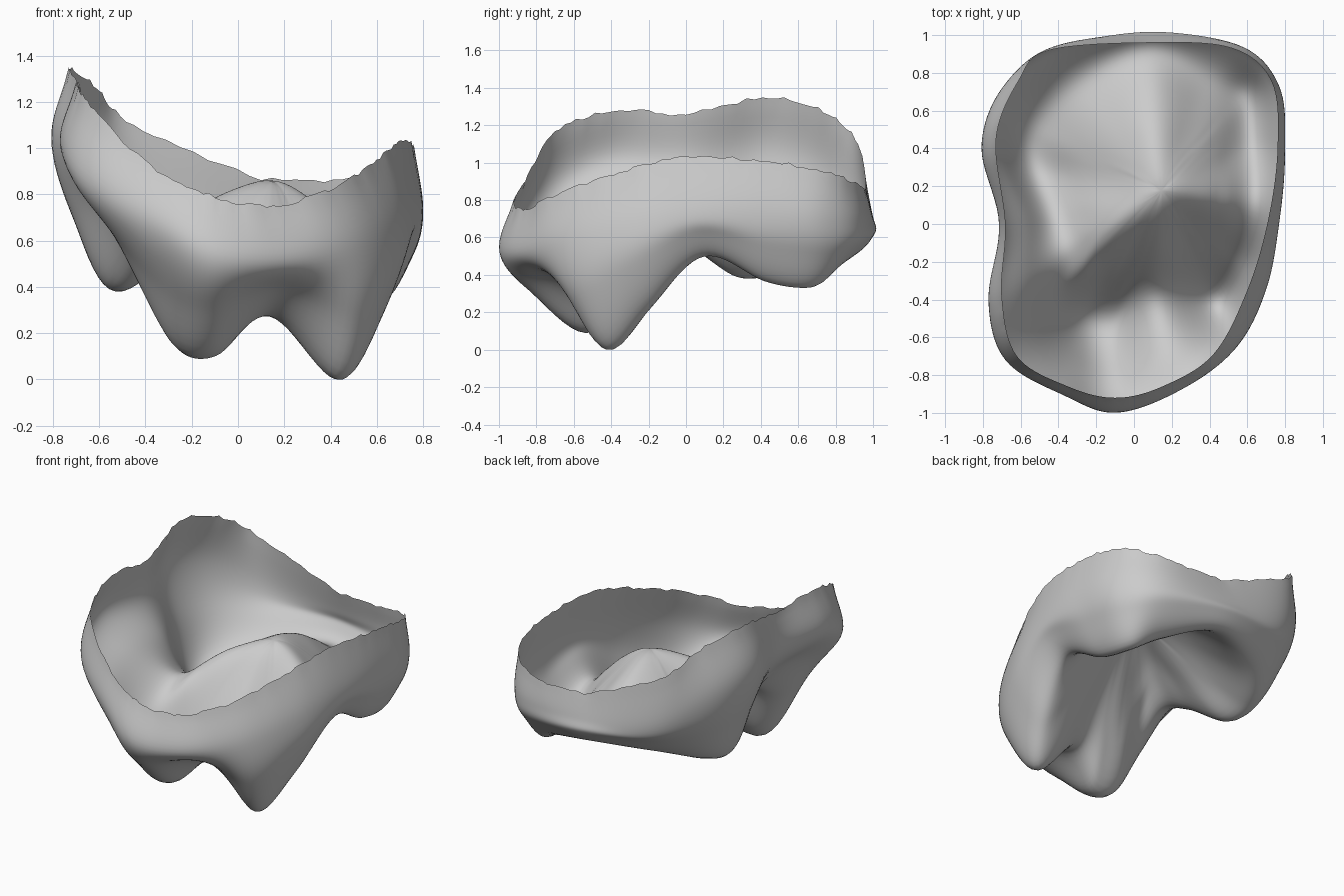
import bpy, bmesh, random, math
from mathutils import Vector
from mathutils.kdtree import KDTree

if "Cube" in bpy.data.objects:
    bpy.data.objects.remove(bpy.data.objects["Cube"])

random.seed(4)
SUB_AROUND, SUB_DOWN = 10, 9

# Control loops, counter-clockwise from the front, open rim down to the cusps
RIM = [(-.1, -.92, .77), (.15, -.86, .73), (.42, -.69, .81), (.6, -.35, .93),
       (.71, .02, 1.01), (.76, .4, .99), (.73, .75, .93), (.52, .93, .86),
       (.1, .96, .85), (-.45, .92, 1.08), (-.61, .76, 1.24), (-.73, .45, 1.33),
       (-.68, 0, 1.24), (-.7, -.38, 1.26), (-.62, -.7, 1.14), (-.35, -.86, .88)]
BELLY = [(-.1, -1, .5), (.22, -.89, .48), (.52, -.68, .55), (.69, -.35, .65),
         (.77, .02, .72), (.8, .38, .72), (.77, .73, .68), (.55, .95, .67),
         (.05, 1, .69), (-.42, .94, .74), (-.7, .72, .94), (-.81, .4, 1.02),
         (-.71, 0, .98), (-.77, -.4, .98), (-.68, -.72, .83), (-.36, -.91, .63)]
CREST = [(-.09, -.49, .08), (.13, -.38, .26), (.42, -.4, -.03), (.55, -.2, .19),
         (.61, .1, .48), (.61, .42, .34), (.57, .66, .31), (.4, .75, .41),
         (.08, .88, .52), (-.28, .72, .48), (-.5, .51, .39), (-.52, .28, .36),
         (-.41, .03, .52), (-.36, -.16, .58), (-.38, -.38, .43), (-.26, -.47, .12)]
# Outward swell of the wall and extra height of the inner slopes, per spoke
SWELL = [.09, .06, .1, .1, .07, .07, .06, .08, .07, .06, .07, .06, .03, .03, .04, .06]
RIDGE = [.08, .04, .02, .02, .06, .04, .03, .03, .06, .02, 0, 0, .03, .06, .08, .09]
PEAK = Vector((.15, .18, .86))


def catmull(a, b, c, d, t):
    return .5 * (2 * b + (c - a) * t + (2 * a - 5 * b + 4 * c - d) * t * t
                 + (3 * b - a - 3 * c + d) * t ** 3)


def smooth_loop(pts):
    n = len(pts)
    return [catmull(pts[i - 1], pts[i], pts[(i + 1) % n], pts[(i + 2) % n], k / SUB_AROUND)
            for i in range(n) for k in range(SUB_AROUND)]


def smooth_line(pts):
    # The last phantom point makes the line arrive level at the peak
    past = 2 * pts[-1] - pts[-2]
    past.z = pts[-2].z
    p = [2 * pts[0] - pts[1]] + pts + [past]
    return [catmull(*p[i:i + 4], k / SUB_DOWN)
            for i in range(len(pts) - 1) for k in range(SUB_DOWN)]


def blur_heights(verts, fixed, sigma):
    # Area-weighted blur, so the crowded middle does not dominate
    pool = verts + fixed
    tree = KDTree(len(pool))
    spots = [Vector((v.co.x, v.co.y, 0)) for v in pool]
    centre = Vector((PEAK.x, PEAK.y, 0))
    for i, s in enumerate(spots):
        tree.insert(s, i)
    tree.balance()
    heights = []
    for s in spots[:len(verts)]:
        total = weight = 0
        for _, i, d in tree.find_range(s, sigma * 2):
            w = ((spots[i] - centre).length + .002) * math.exp(-.5 * (d / sigma) ** 2)
            total += w * pool[i].co.z
            weight += w
        heights.append(total / weight)
    for v, z in zip(verts, heights):
        v.co.z = z


rim, belly, crest = ([Vector(p) for p in r] for r in (RIM, BELLY, CREST))
flank = [b.lerp(c, .5) + Vector((b.x, b.y, 0)) * s for b, c, s in zip(belly, crest, SWELL)]
inner = [c.lerp(PEAK, .5) + Vector((0, 0, h)) for c, h in zip(crest, RIDGE)]
loops = [smooth_loop(r) for r in (rim, belly, flank, crest, inner)]

# Ragged edge along the open rim
for v in loops[0]:
    v.z += random.uniform(-.01, .01)

# Skin: wall, cusps and inner basin as one open surface
bm = bmesh.new()
columns = [[bm.verts.new(p) for p in smooth_line([r[i] for r in loops] + [PEAK])]
           for i in range(len(loops[0]))]
top = bm.verts.new(PEAK)
for i, col in enumerate(columns):
    nxt = columns[(i + 1) % len(columns)]
    for j in range(len(col) - 1):
        bm.faces.new((col[j], col[j + 1], nxt[j + 1], nxt[j]))
    bm.faces.new((col[-1], top, nxt[-1]))

# Round off the basin, then soften the spoke creases below the rim
basin = [v for col in columns for v in col[-12:]] + [top]
border = [v for col in columns for v in col[-17:-12]]
blur_heights(basin, border, .06)
soft = [v for col in columns for v in col[2:]] + [top]
for _ in range(3):
    bmesh.ops.smooth_vert(bm, verts=soft, factor=.5, use_axis_x=True,
                          use_axis_y=True, use_axis_z=True)
low = min(v.co.z for v in bm.verts)
bmesh.ops.translate(bm, verts=bm.verts, vec=(0, 0, -low))
for f in bm.faces:
    f.smooth = True
mesh = bpy.data.meshes.new("crown_shell")
bm.to_mesh(mesh)
bm.free()
shell = bpy.data.objects.new("crown_shell", mesh)
bpy.context.collection.objects.link(shell)

grey = bpy.data.materials.new("plain_grey")
grey.diffuse_color = (.6, .6, .6, 1)
grey.use_nodes = True
grey.node_tree.nodes["Principled BSDF"].inputs["Base Color"].default_value = grey.diffuse_color
mesh.materials.append(grey)
